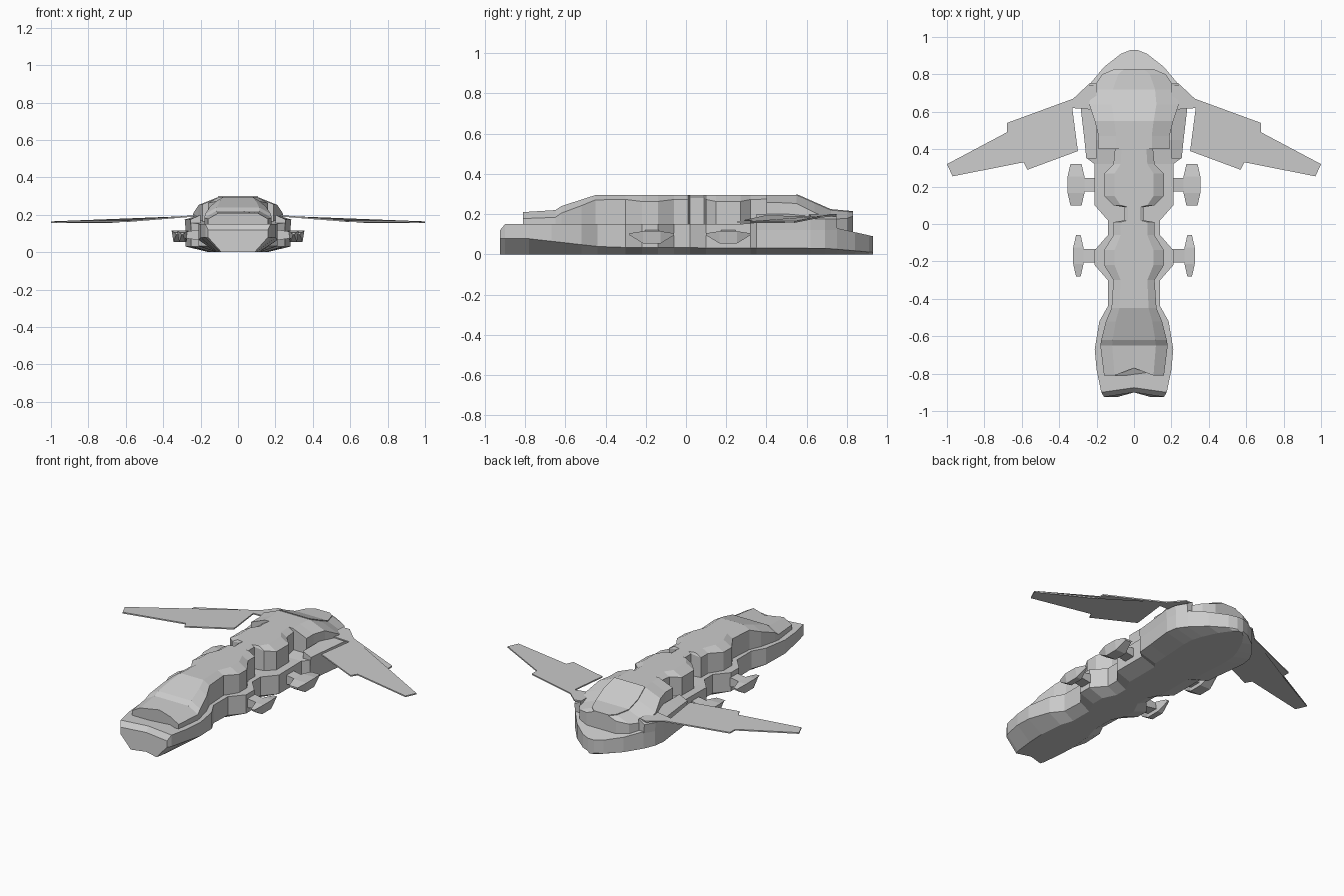
import bpy, bmesh

cube = bpy.data.objects.get("Cube")
if cube:
    bpy.data.objects.remove(cube)

grey = bpy.data.materials.new("hull grey")
grey.use_nodes = True
colour = (.6, .6, .6, 1)
grey.diffuse_color = colour
grey.node_tree.nodes["Principled BSDF"].inputs["Base Color"].default_value = colour


def loft(name, rings, mirror=False):
    """Skin a list of equal closed rings and cap both ends."""
    bm = bmesh.new()
    rows = [[bm.verts.new(point) for point in ring] for ring in rings]
    count = len(rows[0])
    for back, front in zip(rows, rows[1:]):
        for i in range(count):
            j = (i + 1) % count
            bm.faces.new((back[i], back[j], front[j], front[i]))
    bm.faces.new(rows[0])
    bm.faces.new(rows[-1])
    bmesh.ops.recalc_face_normals(bm, faces=bm.faces[:])
    mesh = bpy.data.meshes.new(name)
    bm.to_mesh(mesh)
    bm.free()
    mesh.materials.append(grey)
    obj = bpy.data.objects.new(name, mesh)
    bpy.context.collection.objects.link(obj)
    if mirror:
        modifier = obj.modifiers.new("Mirror", "MIRROR")
        modifier.use_mirror_merge = False


def section(y, half, notch=0):
    """Symmetric ring from a half profile running from keel to roof."""
    points = half + [(-x, z) for x, z in reversed(half[1:-1])]
    return [(x, y if x else y + notch, z) for x, z in points]


def along(y, points):
    """Height at y on a broken line, held level past both ends."""
    if y <= points[0][0]:
        return points[0][1]
    for (start, low), (end, high) in zip(points, points[1:]):
        if y <= end:
            return low + (high - low) * (y - start) / (end - start)
    return points[-1][1]


def bulge(centre, flat, rise, waist, wide):
    """Plan rows (y, half width) for a swelling between two waists."""
    return [(centre - flat - rise, waist), (centre - flat, wide),
            (centre + flat, wide), (centre + flat + rise, waist)]


# Height rules shared by the hull parts
roof_line = [(-.8, .21), (-.65, .22), (-.62, .24), (-.45, .295),
             (.55, .295), (.72, .22), (.83, .21)]
chine_line = [(-.8, .08), (-.4, .035), (.7, .03), (.93, .01)]
deck_line = [(-.925, .12), (-.9, .15), (.3, .15), (.45, .17), (.62, .16), (.93, .09)]


def roof(y):
    return along(y, roof_line)


# Lower hull with a notched bow, two bulges and a rounded stern
bow = [(-.925, .16), (-.9, .175), (-.78, .2), (-.67, .21), (-.52, .185), (-.44, .14)]
stern = [(.35, .25), (.45, .26), (.62, .28), (.69, .27), (.75, .235),
         (.84, .16), (.91, .07), (.93, .02)]
waists = bulge(-.18, .04, .08, .14, .21) + bulge(.21, .11, .08, .14, .21)[:-1]
rings = []
for y, width in bow + waists + stern:
    chine, deck = along(y, chine_line), along(y, deck_line)
    half = [(0, 0), (width * .55, 0), (width, chine), (width, deck), (0, deck)]
    rings.append(section(y, half, .025 if y <= -.9 else 0))
loft("lower_hull", rings)


def upper_part(name, plan, base, taper, notch=0):
    """Body with upright sides, sloping shoulders and a flat roof."""
    rings = []
    for y, width in plan:
        top = roof(y)
        half = [(0, base), (width, base), (width, top - width * .2),
                (width * taper, top), (0, top)]
        rings.append(section(y, half, notch if y == plan[0][0] else 0))
    loft(name, rings)


# Spine with its raised nose, bulges and narrow waist
nose = [(-.81, .16), (-.65, .18), (-.62, .175), (-.52, .15), (-.45, .12)]
slot = [(.01, .11), (.02, .05), (.09, .05)]
spine = nose + bulge(-.18, .04, .08, .11, .16) + slot + bulge(.21, .06, .05, .11, .16)
upper_part("upper_hull", spine + [(.42, .1)], .1, .65, .04)

# Domed stern
dome = [(.4, .19), (.47, .19), (.55, .21), (.64, .24), (.72, .225), (.8, .17), (.83, .1)]
upper_part("stern_dome", dome, .1, .5)

# Thin canopy panel lying on the dome roof
panel = []
for y, width in dome[2:]:
    top, side = roof(y), width * .5
    panel.append(section(y, [(0, top - .003), (side, top - .003),
                             (side, top + .005), (0, top + .005)]))
loft("canopy", panel)


# Swept wings that droop from the root and level out at the tip
def wing_height(x):
    return .165 + max(0, .65 - x) * .08


outline = [(.2, .74), (.245, .745), (.325, .67), (.68, .54), (.68, .49), (1, .32),
           (.97, .255), (.59, .33), (.57, .29), (.3, .39), (.33, .62), (.2, .61)]
loft("wing", [[(x, y, wing_height(x) - depth) for x, y in outline]
              for depth in (0, .008)], True)

# Shoulder fairings under the wing roots
fairing = []
for y, width in stern[:5]:
    fairing.append([(.2, y, .1), (width, y, .12), (width + .005, y, .175), (.2, y, .2)])
loft("wing_root", fairing, True)


# Boat-shaped engine pods, each carried on a pylon
def pod(name, centre, length, inner, outer):
    rings = []
    for step in (-1, -.4, .4, 1):
        tip = abs(step) == 1
        y = centre + step * length
        keel = .095 if tip else .055
        rim = .105 if tip else .115
        near = inner + .015 * tip
        far = outer - .015 * tip
        rings.append([(near + .01, y, keel), (far - .01, y, keel),
                      (far, y, rim), (near, y, rim)])
    loft(name + "_pod", rings, True)
    loft(name + "_pylon", [
        [(x, centre - .035, low), (x, centre + .035, low),
         (x, centre + .035, high), (x, centre - .035, high)]
        for x, low, high in ((.18, .06, .125), (inner + .01, .075, .11))], True)


pod("front", -.17, .11, .27, .325)
pod("rear", .21, .11, .265, .355)
